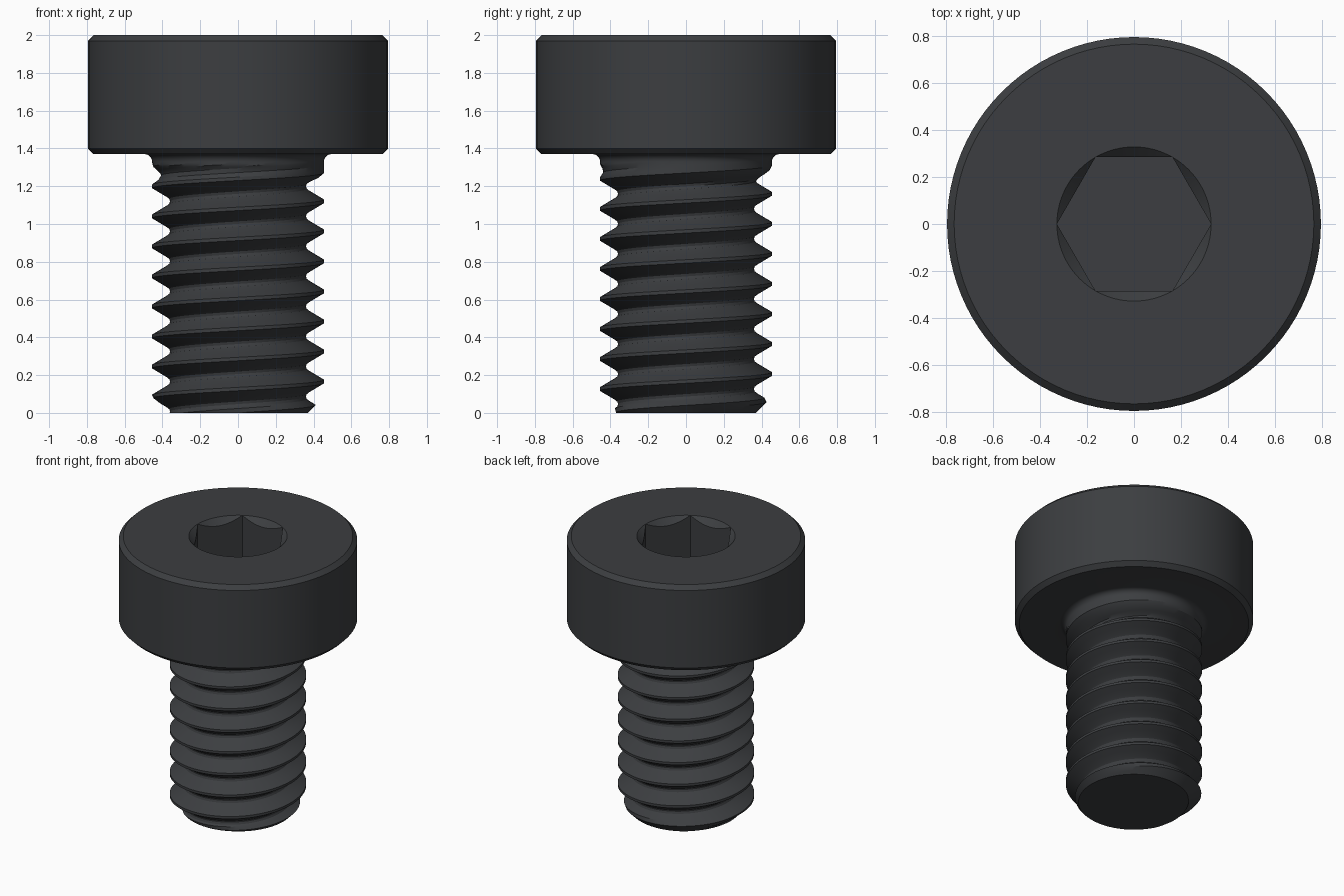
import bpy, bmesh
from math import pi, sin, cos

if "Cube" in bpy.data.objects:
    bpy.data.objects.remove(bpy.data.objects["Cube"])

N = 96                      # segments around the axis
PITCH, PHASE = 0.159, 0.007
MAJOR, MINOR = 0.455, 0.36
NECK_Z, HEAD_Z, TOP_Z = 1.33, 1.37, 2.0
SOCKET_R, SOCKET_DEPTH = 0.328, 0.32

# Thread form: (distance from crest, radius)
FORM = [(0.0, MAJOR), (0.009, MAJOR), (0.056, 0.376), (0.066, 0.364), (0.0796, MINOR)]
OFFSETS = [-0.066, -0.056, -0.033, -0.009, 0.009, 0.033, 0.056, 0.066, PITCH / 2]


def thread_radius(theta, z):
    d = (z - PHASE - PITCH * theta / (2 * pi)) % PITCH
    d = min(d, PITCH - d)
    r = MINOR
    for (d0, r0), (d1, r1) in zip(FORM, FORM[1:]):
        if d0 <= d <= d1:
            r = r0 + (r1 - r0) * (d - d0) / (d1 - d0)
            break
    fade = max(0.0, min(1.0, (1.31 - z) / 0.09))    # groove runs out under the head
    r = MAJOR - (MAJOR - r) * fade
    return min(r, 0.37 + z)                         # chamfered tip


def hex_radius(theta):
    a = theta % (pi / 3) - pi / 6
    return SOCKET_R * cos(pi / 6) / cos(a)


def column(theta):
    pts = []
    # Helical thread rows, clipped at the tip and the neck
    for k in range(-2, 10):
        for off in OFFSETS:
            z = PHASE + PITCH * (k + theta / (2 * pi)) + off
            z = max(0.0, min(NECK_Z, z))
            pts.append((thread_radius(theta, z), z))
    # Fillet under the head
    f = HEAD_Z - NECK_Z
    for i in range(1, 7):
        a = i / 6 * pi / 2
        pts.append((MAJOR + f * (1 - cos(a)), NECK_Z + f * sin(a)))
    # Head with chamfered rims
    pts += [(0.765, HEAD_Z), (0.795, HEAD_Z + 0.03), (0.795, TOP_Z - 0.03), (0.765, TOP_Z)]
    # Countersunk hexagonal socket
    h = hex_radius(theta)
    pts += [(SOCKET_R, TOP_Z), (h, TOP_Z - (SOCKET_R - h)), (h, TOP_Z - SOCKET_DEPTH)]
    return pts


bm = bmesh.new()
cols = []
for i in range(N + 1):
    t = 2 * pi * i / N
    cols.append([bm.verts.new((r * cos(t), r * sin(t), z)) for r, z in column(t)])
for a, b in zip(cols, cols[1:]):
    for j in range(len(a) - 1):
        bm.faces.new((a[j], b[j], b[j + 1], a[j + 1]))
bmesh.ops.remove_doubles(bm, verts=bm.verts, dist=1e-4)

# Close the tip and the socket floor
bmesh.ops.holes_fill(bm, edges=[e for e in bm.edges if e.is_boundary], sides=0)
bmesh.ops.recalc_face_normals(bm, faces=bm.faces)

mesh = bpy.data.meshes.new("socket_head_screw")
bm.to_mesh(mesh)
bm.free()
screw = bpy.data.objects.new("socket_head_screw", mesh)
bpy.context.collection.objects.link(screw)

# Dark steel
steel = bpy.data.materials.new("dark_steel")
steel.diffuse_color = (0.045, 0.048, 0.052, 1)
steel.use_nodes = True
steel.node_tree.nodes["Principled BSDF"].inputs["Base Color"].default_value = steel.diffuse_color
mesh.materials.append(steel)

bpy.context.view_layer.objects.active = screw
screw.select_set(True)
bpy.ops.object.shade_smooth_by_angle(angle=0.5)
